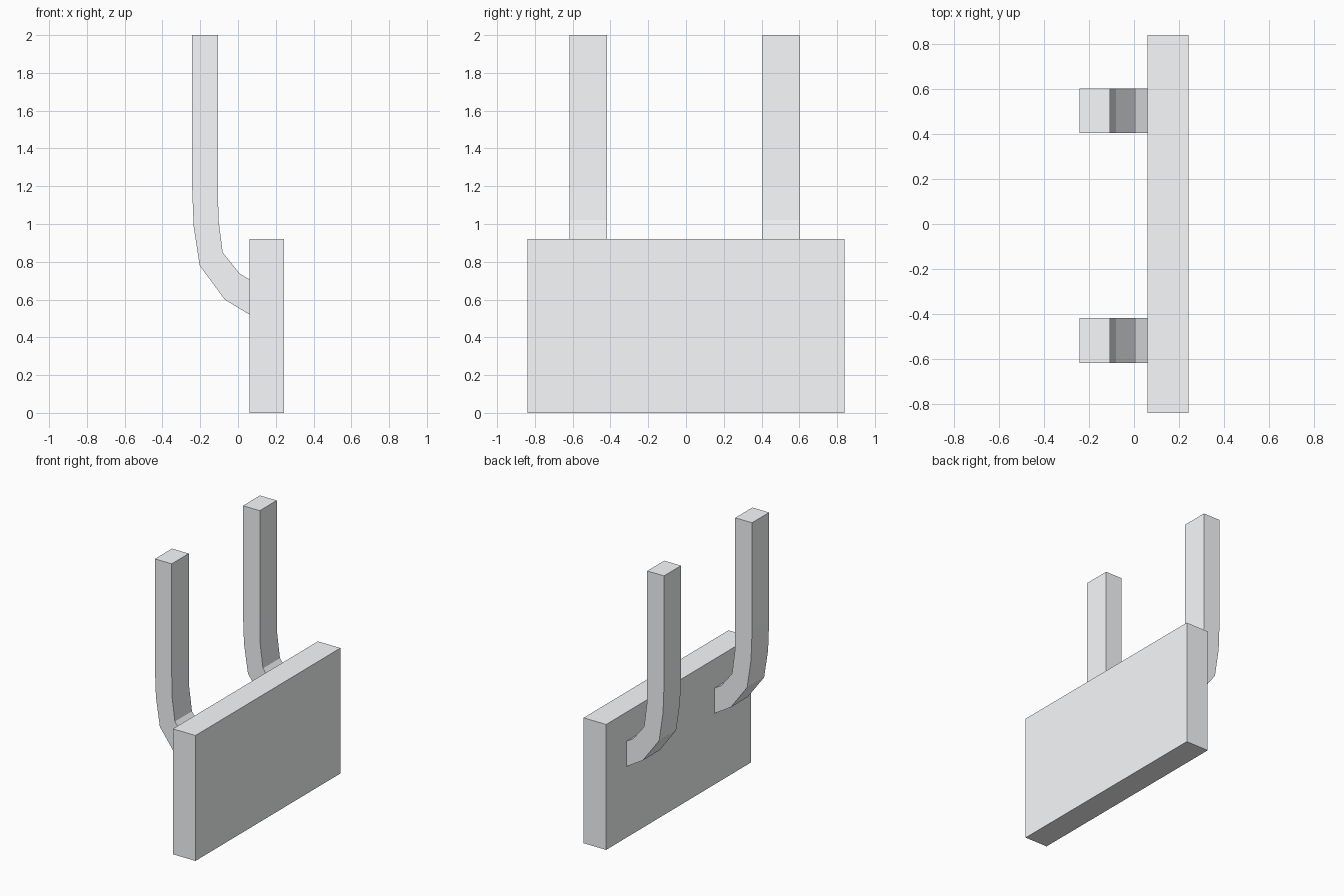
import bpy
import bmesh

if "Cube" in bpy.data.objects:
    bpy.data.objects.remove(bpy.data.objects["Cube"])

# Pale grey finish shared by all parts
pale = bpy.data.materials.new("pale_grey")
pale.diffuse_color = (0.94, 0.955, 0.97, 1)
pale.use_nodes = True
pale.node_tree.nodes["Principled BSDF"].inputs["Base Color"].default_value = pale.diffuse_color


def extrude_profile(name, profile, y0, y1):
    """Make a closed solid from an xz profile stretched between y0 and y1."""
    bm = bmesh.new()
    face = bm.faces.new([bm.verts.new((x, y0, z)) for x, z in profile])
    result = bmesh.ops.extrude_face_region(bm, geom=[face], use_keep_orig=True)
    moved = [g for g in result["geom"] if isinstance(g, bmesh.types.BMVert)]
    bmesh.ops.translate(bm, verts=moved, vec=(0, y1 - y0, 0))
    bmesh.ops.recalc_face_normals(bm, faces=bm.faces[:])
    mesh = bpy.data.meshes.new(name)
    bm.to_mesh(mesh)
    bm.free()
    mesh.materials.append(pale)
    obj = bpy.data.objects.new(name, mesh)
    bpy.context.collection.objects.link(obj)
    return obj


# Flat upright panel
panel = [(0.06, 0), (0.243, 0), (0.243, 0.92), (0.06, 0.92)]
extrude_profile("panel", panel, -0.84, 0.84)

# Bent arms: outer edge downwards, then inner edge back up
outer = [(-0.243, 2.0), (-0.243, 1.2), (-0.235, 0.99), (-0.203, 0.78),
         (-0.07, 0.60), (0.07, 0.515)]
inner = [(0.07, 0.701), (0.008, 0.738), (-0.081, 0.85), (-0.103, 1.02),
         (-0.107, 1.2), (-0.107, 2.0)]
for name, y0, y1 in (("arm_front", -0.616, -0.418), ("arm_back", 0.405, 0.602)):
    extrude_profile(name, outer + inner, y0, y1)
